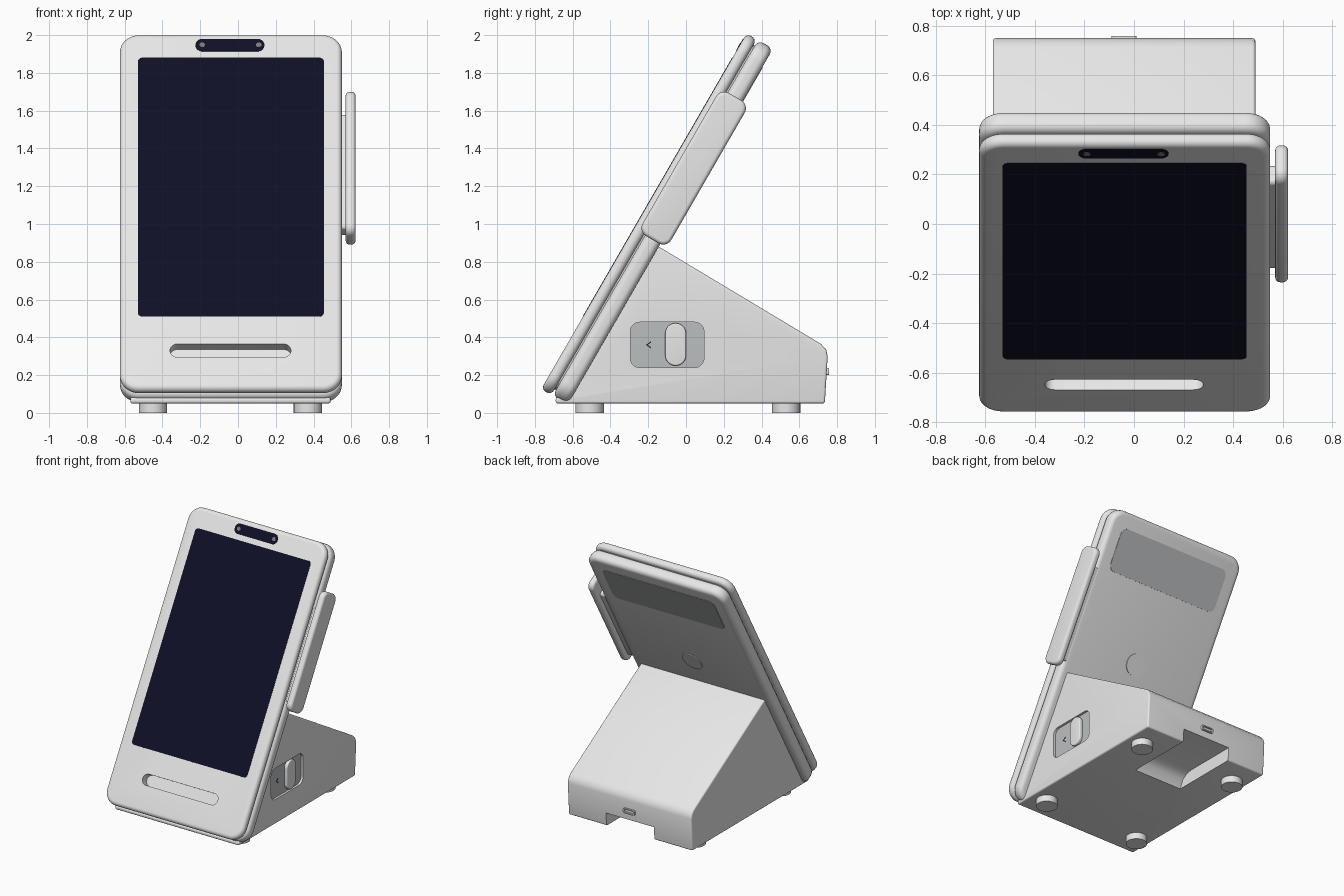
import bpy, bmesh
from math import sin, cos, pi, radians
from mathutils import Matrix, Euler

default = bpy.data.objects.get("Cube")
if default:
    bpy.data.objects.remove(default)


def material(name, color):
    m = bpy.data.materials.new(name)
    m.use_nodes = True
    m.diffuse_color = (*color, 1)
    bsdf = next(n for n in m.node_tree.nodes if n.type == 'BSDF_PRINCIPLED')
    bsdf.inputs["Base Color"].default_value = (*color, 1)
    return m


WHITE = material("white_plastic", (0.8, 0.8, 0.8))
GREY = material("grey_plastic", (0.5, 0.52, 0.53))
NAVY = material("dark_navy_glass", (0.005, 0.005, 0.02))
LENS = material("lens_grey", (0.2, 0.2, 0.21))
DARK = material("dark_mark", (0.03, 0.03, 0.03))

# Working planes: outlines are drawn in local XY and extruded along local Z
FLAT = Matrix()
TILT = Matrix.Rotation(radians(60), 4, 'X')                  # faces the screen normal
SIDE = Euler((pi / 2, 0, pi / 2)).to_matrix().to_4x4()       # faces +x
SIDE_TILT = Matrix.Rotation(radians(-30), 4, 'X') @ SIDE     # faces +x, leaning with screen
BACK = Euler((pi / 2, 0, pi)).to_matrix().to_4x4()           # faces +y


def rounded(x0, x1, y0, y1, r, n=8):
    """Rounded rectangle outline, counter-clockwise."""
    pts = []
    corners = [(x1 - r, y1 - r), (x0 + r, y1 - r), (x0 + r, y0 + r), (x1 - r, y0 + r)]
    for k, (cx, cy) in enumerate(corners):
        for i in range(n + 1):
            a = (k + i / n) * pi / 2
            pts.append((cx + r * cos(a), cy + r * sin(a)))
    return pts


def circle(cx, cy, r, n=32):
    return [(cx + r * cos(2 * pi * i / n), cy + r * sin(2 * pi * i / n)) for i in range(n)]


def prism(name, outline, z0, z1, frame, mat, bevel=0, cutters=()):
    """Extrude an outline, round its rims, then cut pockets out of it."""
    bm = bmesh.new()
    face = bm.faces.new([bm.verts.new((x, y, z0)) for x, y in outline])
    top = bmesh.ops.extrude_face_region(bm, geom=[face])["geom"]
    for v in top:
        if isinstance(v, bmesh.types.BMVert):
            v.co.z = z1
    bmesh.ops.remove_doubles(bm, verts=bm.verts, dist=1e-5)
    bmesh.ops.recalc_face_normals(bm, faces=bm.faces)
    me = bpy.data.meshes.new(name)
    bm.to_mesh(me)
    bm.free()
    me.materials.append(mat)
    ob = bpy.data.objects.new(name, me)
    bpy.context.collection.objects.link(ob)
    ob.matrix_world = frame
    bpy.context.view_layer.update()
    bpy.ops.object.select_all(action='DESELECT')
    ob.select_set(True)
    bpy.context.view_layer.objects.active = ob
    if bevel:
        mod = ob.modifiers.new("round", 'BEVEL')
        mod.width = bevel
        mod.segments = 5
        mod.limit_method = 'ANGLE'
        mod.angle_limit = radians(40)
        bpy.ops.object.modifier_apply(modifier=mod.name)
    for cutter in cutters:
        mod = ob.modifiers.new("cut", 'BOOLEAN')
        mod.operation = 'DIFFERENCE'
        mod.solver = 'EXACT'
        mod.object = cutter
        bpy.ops.object.modifier_apply(modifier=mod.name)
        bpy.data.objects.remove(cutter)
    bpy.ops.object.shade_smooth_by_angle(angle=radians(30))
    return ob


def cutter(outline, z0, z1, frame):
    ob = prism("cutter", outline, z0, z1, frame, WHITE)
    ob.hide_render = True
    return ob


# Tilted display: front bezel with a slot, rear housing, recessed joint between
slot = cutter(rounded(-0.36, 0.28, -0.079, 0.002, 0.04), 0.6, 0.8, TILT)
prism("front_bezel", rounded(-0.625, 0.55, -0.275, 1.9, 0.1), 0.665, 0.727,
      TILT, WHITE, 0.028, [slot])
prism("rear_housing", rounded(-0.625, 0.55, -0.275, 1.9, 0.1), 0.565, 0.657,
      TILT, WHITE, 0.034)
prism("housing_joint", rounded(-0.59, 0.515, -0.24, 1.865, 0.07), 0.645, 0.668, TILT, WHITE)

# Screen and camera strip
prism("screen", rounded(-0.53, 0.455, 0.169, 1.751, 0.025), 0.722, 0.729, TILT, NAVY)
prism("camera_strip", rounded(-0.225, 0.14, 1.79, 1.866, 0.037), 0.722, 0.729, TILT, NAVY)
for side, x in (("left", 0.11), ("right", -0.19)):
    prism("camera_lens_" + side, circle(x, 1.828, 0.015, 16), 0.727, 0.731, TILT, LENS)

# Back of the display
prism("rear_label_panel", rounded(-0.515, 0.44, 1.47, 1.787, 0.05), 0.562, 0.568, TILT, GREY)
prism("rear_round_cap", circle(-0.0375, 0.925, 0.08), 0.559, 0.568, TILT, WHITE)

# Card reader on the side of the display
prism("card_reader", rounded(-0.7, -0.525, 0.705, 1.58, 0.05), 0.57, 0.622,
      SIDE_TILT, WHITE, 0.02)
prism("card_reader_mount", rounded(-0.65, -0.562, 0.755, 1.455, 0.02), 0.53, 0.58,
      SIDE_TILT, WHITE)

# Wedge base with a cable channel underneath and a side pocket
profile = [(-0.69, 0.05), (0.735, 0.05), (0.75, 0.3), (0.742, 0.335), (0.715, 0.365),
           (-0.16, 0.89), (-0.655, 0.085), (-0.69, 0.08)]
channel = cutter([(0.19, 0.0), (0.9, 0.0), (0.9, 0.15), (0.33, 0.15), (0.28, 0.14),
                  (0.24, 0.11)], -0.245, 0.165, SIDE)
pocket = cutter(rounded(-0.295, 0.095, 0.24, 0.48, 0.05), 0.47, 0.6, SIDE)
prism("base", profile, -0.57, 0.49, SIDE, WHITE, 0.012, [channel, pocket])

# Side switch
prism("switch_floor", rounded(-0.295, 0.095, 0.24, 0.48, 0.05), 0.465, 0.473, SIDE, GREY)
prism("switch_button", rounded(-0.11, 0.0, 0.25, 0.475, 0.054), 0.465, 0.497,
      SIDE, WHITE, 0.008)
prism("switch_arrow", [(-0.185, 0.38), (-0.213, 0.36), (-0.185, 0.34), (-0.185, 0.348),
                       (-0.202, 0.36), (-0.185, 0.372)], 0.471, 0.475, SIDE, DARK)

# Rear port collar
port_hole = cutter(rounded(0.0, 0.08, 0.208, 0.23, 0.006), 0.7, 0.8, BACK)
prism("rear_port", rounded(-0.01, 0.09, 0.2, 0.238, 0.01), 0.725, 0.758,
      BACK, WHITE, 0, [port_hole])

# Feet
for side, x in (("left", 0.37), ("right", -0.45)):
    for end, y in (("front", -0.51), ("back", 0.53)):
        prism(f"foot_{end}_{side}", circle(x, y, 0.075), 0.0, 0.06, FLAT, WHITE)
